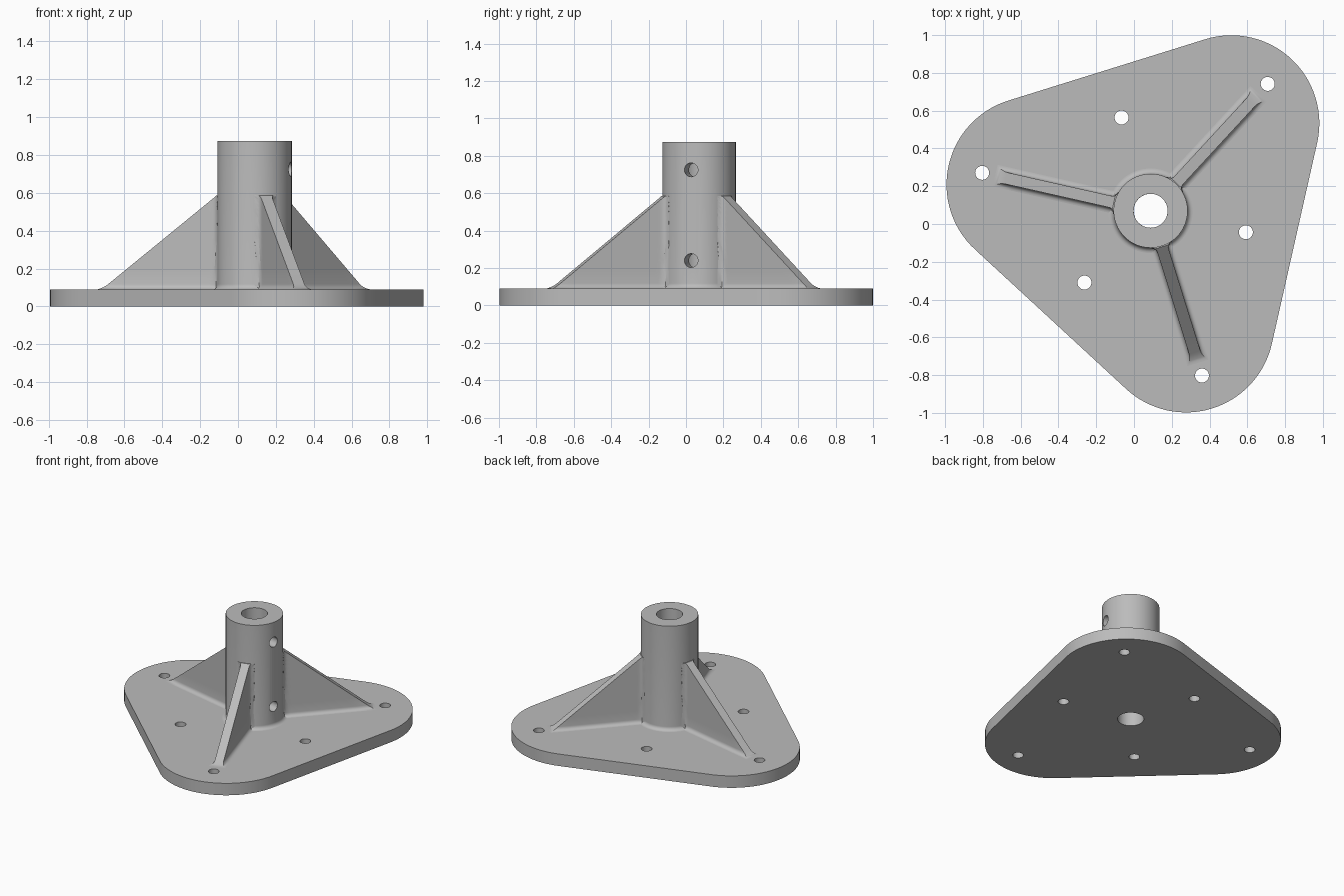
import bpy, bmesh
from math import pi, sin, cos, sqrt, radians
from mathutils import Matrix, Vector

CENTRE = Vector((0.088, 0.07, 0))
ANGLES = [radians(47.3 + 120 * k) for k in range(3)]
BASE, TOP, HUB_R, BORE_R, HOLE_R = 0.09, 0.875, 0.196, 0.09, 0.037
FILLET, RIB_HALF, RIB_TOP = 0.028, 0.031, 0.585

cube = bpy.data.objects.get("Cube")
if cube:
    bpy.data.objects.remove(cube, do_unlink=True)

grey = bpy.data.materials.new("metal grey")
grey.use_nodes = True
COLOUR = (0.5, 0.5, 0.5, 1)
grey.diffuse_color = COLOUR
grey.node_tree.nodes["Principled BSDF"].inputs["Base Color"].default_value = COLOUR


def polar(r, a, z=0.0):
    return CENTRE + Vector((r * cos(a), r * sin(a), z))


def skin(name, loops, closed=False):
    """Join a stack of equal loops; cap the ends unless it closes on itself."""
    bm = bmesh.new()
    rings = [[bm.verts.new(p) for p in loop] for loop in loops]
    n = len(rings[0])
    pairs = list(zip(rings, rings[1:]))
    if closed:
        pairs.append((rings[-1], rings[0]))
    else:
        bm.faces.new(rings[0])
        bm.faces.new(rings[-1])
    for a, b in pairs:
        for i in range(n):
            j = (i + 1) % n
            bm.faces.new((a[i], a[j], b[j], b[i]))
    bmesh.ops.recalc_face_normals(bm, faces=bm.faces)
    mesh = bpy.data.meshes.new(name)
    bm.to_mesh(mesh)
    bm.free()
    obj = bpy.data.objects.new(name, mesh)
    bpy.context.collection.objects.link(obj)
    mesh.materials.append(grey)
    return obj


def rod(start, end, radius):
    """A round cutter between two points."""
    axis = end - start
    turn = axis.to_track_quat('Z', 'Y').to_matrix().to_4x4()
    ring = [radius * Vector((cos(t), sin(t), 0)) for t in (2 * pi * i / 32 for i in range(32))]
    loops = [[Matrix.Translation(p) @ turn @ v for v in ring] for p in (start, end)]
    return skin("cutter", loops)


def drill(obj, cutters):
    bpy.context.view_layer.objects.active = obj
    for c in cutters:
        mod = obj.modifiers.new("hole", 'BOOLEAN')
        mod.operation, mod.solver, mod.object = 'DIFFERENCE', 'EXACT', c
        bpy.ops.object.modifier_apply(modifier=mod.name)
        bpy.data.objects.remove(c, do_unlink=True)


def smooth(obj):
    bpy.ops.object.select_all(action='DESELECT')
    obj.select_set(True)
    bpy.context.view_layer.objects.active = obj
    bpy.ops.object.shade_smooth_by_angle(angle=radians(30))


def flare(d):
    """Extra width of a concave fillet at distance d from the wall."""
    d = min(max(d, 0), FILLET)
    return FILLET - sqrt(FILLET ** 2 - (FILLET - d) ** 2)


# Base plate: rounded triangle with bore and six bolt holes
outline = []
for a in ANGLES:
    for i in range(33):
        t = a - pi / 3 + i * (2 * pi / 3) / 32
        outline.append(polar(0.63, a) + 0.466 * Vector((cos(t), sin(t), 0)))
plate = skin("base_plate", [outline, [p + Vector((0, 0, BASE)) for p in outline]])
spots = [polar(0.914, a) for a in ANGLES] + [polar(0.517, a + pi / 3) for a in ANGLES]
up = Vector((0, 0, 0.2))
drill(plate, [rod(p - up, p + up, HOLE_R) for p in spots]
      + [rod(CENTRE - up, CENTRE + up, BORE_R)])
smooth(plate)

# Hub: turned tube with a fillet at its foot and two side holes
profile = [(BORE_R, BASE), (BORE_R, TOP), (HUB_R, TOP)]
for i in range(9):
    t = i * pi / 16
    profile.append((HUB_R + FILLET * (1 - cos(t)), BASE + FILLET * (1 - sin(t))))
hub = skin("hub", [[polar(r, 2 * pi * i / 64, z) for i in range(64)] for r, z in profile],
           closed=True)
side = ANGLES[0] - pi / 3
drill(hub, [rod(polar(0.03, side, z), polar(0.4, side, z), HOLE_R) for z in (0.24, 0.725)])
smooth(hub)

# Ribs: sloping webs that flare into the plate and the hub
low = BASE + FILLET
levels = [BASE + FILLET * (i / 6) ** 2 for i in range(6)]
levels += [RIB_TOP - (RIB_TOP - low) * (1 - i / 14) ** 2 for i in range(15)]
for number, a in enumerate(ANGLES):
    out = Vector((cos(a), sin(a), 0))
    across = Vector((-sin(a), cos(a), 0))
    loops = []
    for z in levels:
        end = 0.2 + (RIB_TOP - z) * 1.255 + 0.8 * flare(z - BASE)
        half = []
        for i in range(17):
            r = 0.175 + (end - 0.175) * (i / 16) ** 2.3
            half.append((r, RIB_HALF + max(flare(z - BASE), flare(r - 0.19))))
        left = [CENTRE + out * r + across * w + Vector((0, 0, z)) for r, w in half]
        right = [CENTRE + out * r - across * w + Vector((0, 0, z)) for r, w in half]
        loops.append(left + right[::-1])
    smooth(skin("rib_%d" % (number + 1), loops))
